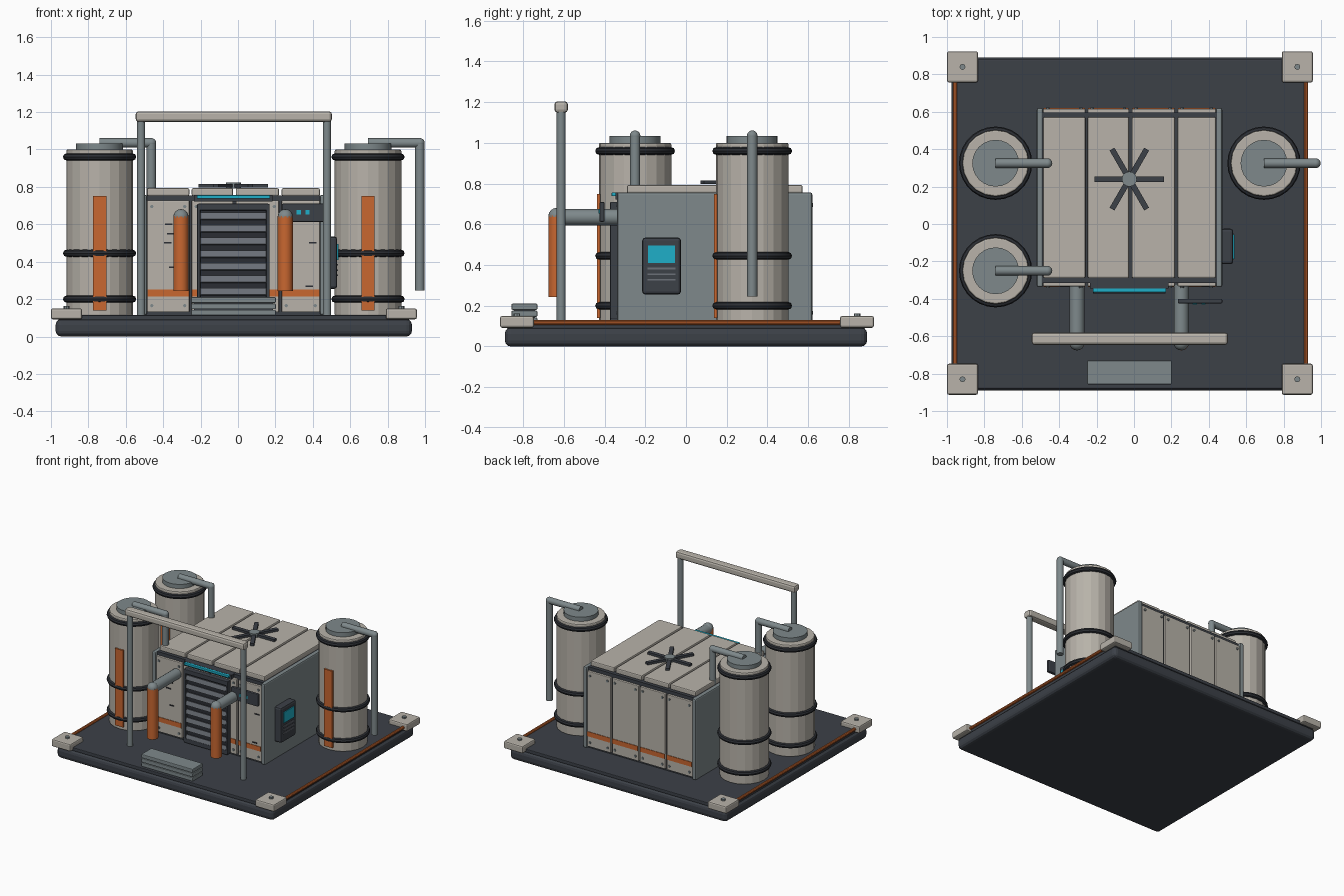
import bpy, math
from mathutils import Vector

if "Cube" in bpy.data.objects:
    bpy.data.objects.remove(bpy.data.objects["Cube"])


def material(name, rgb):
    m = bpy.data.materials.new(name)
    m.diffuse_color = (*rgb, 1)
    m.use_nodes = True
    m.node_tree.nodes["Principled BSDF"].inputs["Base Color"].default_value = m.diffuse_color
    return m


CREAM = material("warm cream", (0.48, 0.45, 0.40))
DARK = material("dark slate", (0.045, 0.052, 0.064))
BLACK = material("black rubber", (0.024, 0.027, 0.033))
GREY = material("blue grey", (0.21, 0.25, 0.26))
SLAT = material("slat grey", (0.15, 0.165, 0.19))
ORANGE = material("orange", (0.58, 0.135, 0.03))
TEAL = material("teal glow", (0.013, 0.43, 0.58))


def finish(name, mat, bevel=0, segments=2, smooth=False):
    o = bpy.context.object
    o.name = name
    o.data.materials.append(mat)
    if bevel:
        b = o.modifiers.new("bevel", 'BEVEL')
        b.width, b.segments = bevel, segments
    if smooth:
        bpy.ops.object.shade_smooth_by_angle(angle=math.radians(35))
    return o


def box(name, x, y, z, mat, bevel=0, segments=2):
    """Box from (min, max) ranges on each axis."""
    bpy.ops.mesh.primitive_cube_add(size=1, location=[sum(r) / 2 for r in (x, y, z)])
    o = bpy.context.object
    o.scale = [r[1] - r[0] for r in (x, y, z)]
    bpy.ops.object.transform_apply(location=False, rotation=False, scale=True)
    return finish(name, mat, bevel, segments)


def rod(name, a, b, r, mat, sides=16, bevel=0, smooth=True):
    """Cylinder between two points."""
    a, b = Vector(a), Vector(b)
    d = b - a
    bpy.ops.mesh.primitive_cylinder_add(
        vertices=sides, radius=r, depth=d.length, location=(a + b) / 2,
        rotation=d.to_track_quat('Z', 'Y').to_euler())
    return finish(name, mat, bevel, 2, smooth)


def ball(name, p, r, mat):
    bpy.ops.mesh.primitive_uv_sphere_add(segments=16, ring_count=8, radius=r, location=p)
    return finish(name, mat, smooth=True)


# Base platform and deck
box("base", (-0.975, 0.93), (-0.89, 0.89), (0, 0.092), DARK, 0.03, 3)
box("deck", (-0.96, 0.915), (-0.88, 0.88), (0.088, 0.115), DARK, 0.005)
for x in (-0.957, 0.92):
    rod("side_rail", (x, -0.8, 0.118), (x, 0.8, 0.118), 0.012, ORANGE, 10)
for x in (-0.917, 0.873):
    for y in (-0.83, 0.84):
        box("corner_pad", (x - 0.083, x + 0.083), (y - 0.083, y + 0.083), (0.092, 0.15), CREAM, 0.01)
        rod("corner_bolt", (x, y, 0.145), (x, y, 0.163), 0.016, GREY, 8)

# Storage tanks with hoops, caps, front gauges and outlet pipes
for x, y in ((-0.74, 0.325), (-0.74, -0.25), (0.695, 0.325)):
    rod("tank", (x, y, 0.11), (x, y, 1.0), 0.178, CREAM, 20, 0.008, False)
    rod("tank_cap", (x, y, 0.99), (x, y, 1.033), 0.125, GREY, 24)
    for z in (0.2, 0.445, 0.96):
        bpy.ops.mesh.primitive_torus_add(location=(x, y, z), major_radius=0.177, minor_radius=0.019,
                                         major_segments=28, minor_segments=8)
        finish("tank_hoop", BLACK, smooth=True)
    box("tank_gauge", (x - 0.036, x + 0.036), (y - 0.188, y - 0.165), (0.14, 0.75), ORANGE)
    px = x + 0.277
    rod("outlet_pipe", (x, y, 1.035), (px, y, 1.035), 0.025, GREY)
    ball("outlet_elbow", (px, y, 1.035), 0.026, GREY)
    rod("down_pipe", (px, y, 1.035), (px, y, 0.245), 0.025, GREY)

# Housing: dark core, grey end plates, cream panels and roof planks
box("housing_core", (-0.495, 0.45), (-0.315, 0.597), (0.11, 0.755), DARK)
for x in (-0.503, 0.455):
    box("end_plate", (x - 0.017, x + 0.017), (-0.338, 0.62), (0.115, 0.757), GREY, 0.01)
for x0, x1 in ((-0.486, -0.26), (-0.248, -0.026), (-0.012, 0.219), (0.233, 0.438)):
    box("roof_plank", (x0, x1), (-0.29, 0.572), (0.752, 0.793), CREAM, 0.008)
    for y, s in ((-0.318, -1), (0.6, 1)):
        box("wall_panel", (x0, x1), (y - 0.015, y + 0.015), (0.13, 0.728), CREAM, 0.005)
        yf = y + s * 0.015
        box("panel_stripe", (x0 + 0.003, x1 - 0.003), sorted((yf - s * 0.002, yf + s * 0.004)),
            (0.213, 0.25), ORANGE)
        for bx in (x0 + 0.025, x1 - 0.025):
            for bz in (0.165, 0.695):
                rod("panel_bolt", (bx, yf - s * 0.004, bz), (bx, yf + s * 0.008, bz), 0.009, GREY, 8)

# Small panel slots on the front
for x, z in ((-0.37, 0.6), (-0.36, 0.55), (-0.375, 0.5), (-0.35, 0.37), (0.38, 0.27), (0.4, 0.5)):
    box("panel_slot", (x - 0.02, x + 0.02), (-0.338, -0.331), (z - 0.004, z + 0.004), BLACK)

# Roof fan
rod("fan_hub", (-0.025, 0.24, 0.79), (-0.025, 0.24, 0.824), 0.04, GREY, 16)
for i in range(6):
    a = i * math.pi / 3
    o = box("fan_blade", (-0.08, 0.08), (-0.015, 0.015), (0.797, 0.815), DARK)
    o.location.x = -0.025 + 0.105 * math.cos(a)
    o.location.y = 0.24 + 0.105 * math.sin(a)
    o.rotation_euler.z = a

# Louvred front vent
box("vent_back", (-0.215, 0.165), (-0.35, -0.33), (0.135, 0.705), BLACK)
for x in (-0.21, 0.16):
    box("vent_frame_side", (x - 0.009, x + 0.009), (-0.372, -0.33), (0.135, 0.708), DARK, 0.004)
for z in (0.142, 0.69):
    box("vent_frame_bar", (-0.215, 0.165), (-0.372, -0.33), (z - 0.015, z + 0.02), DARK, 0.004)
for i in range(8):
    z = 0.172 + i * 0.0672
    o = box("vent_slat", (-0.2, 0.15), (-0.366, -0.345), (z - 0.018, z + 0.018), SLAT)
    o.rotation_euler.x = math.radians(-15)
box("light_mount", (-0.235, 0.185), (-0.345, -0.31), (0.722, 0.757), DARK)
box("light_strip", (-0.22, 0.172), (-0.365, -0.34), (0.738, 0.756), TEAL, 0.003)

# Front elbow pipes with orange hoses
for x in (-0.305, 0.253):
    rod("front_pipe", (x, -0.32, 0.635), (x, -0.635, 0.635), 0.04, GREY)
    ball("front_elbow", (x, -0.635, 0.64), 0.041, GREY)
    rod("front_hose", (x, -0.635, 0.243), (x, -0.635, 0.643), 0.041, ORANGE, 12)

# Status box in front of the right panel
box("status_box", (0.234, 0.472), (-0.425, -0.4), (0.612, 0.71), DARK, 0.006)
for x in (0.325, 0.372):
    box("status_lamp", (x - 0.011, x + 0.011), (-0.43, -0.422), (0.653, 0.676), TEAL)

# Control panel on the right side
box("control_panel", (0.465, 0.53), (-0.215, -0.025), (0.255, 0.535), DARK, 0.015)
box("control_screen", (0.527, 0.536), (-0.187, -0.055), (0.41, 0.495), TEAL)
for z in (0.328, 0.355, 0.383):
    box("control_slot", (0.527, 0.535), (-0.19, -0.052), (z - 0.004, z + 0.004), SLAT)

# Front roll bar
for x in (-0.518, 0.476):
    rod("bar_post", (x, -0.613, 0.11), (x, -0.613, 1.17), 0.022, GREY)
box("top_bar", (-0.547, 0.502), (-0.646, -0.58), (1.148, 1.204), CREAM, 0.015)

# Stacked entry step
for i in range(3):
    z = 0.112 + i * 0.034
    box("entry_step", (-0.25, 0.202), (-0.857, -0.73), (z, z + 0.03), GREY, 0.005)
box("step_core", (-0.235, 0.187), (-0.845, -0.742), (0.112, 0.2), DARK)
